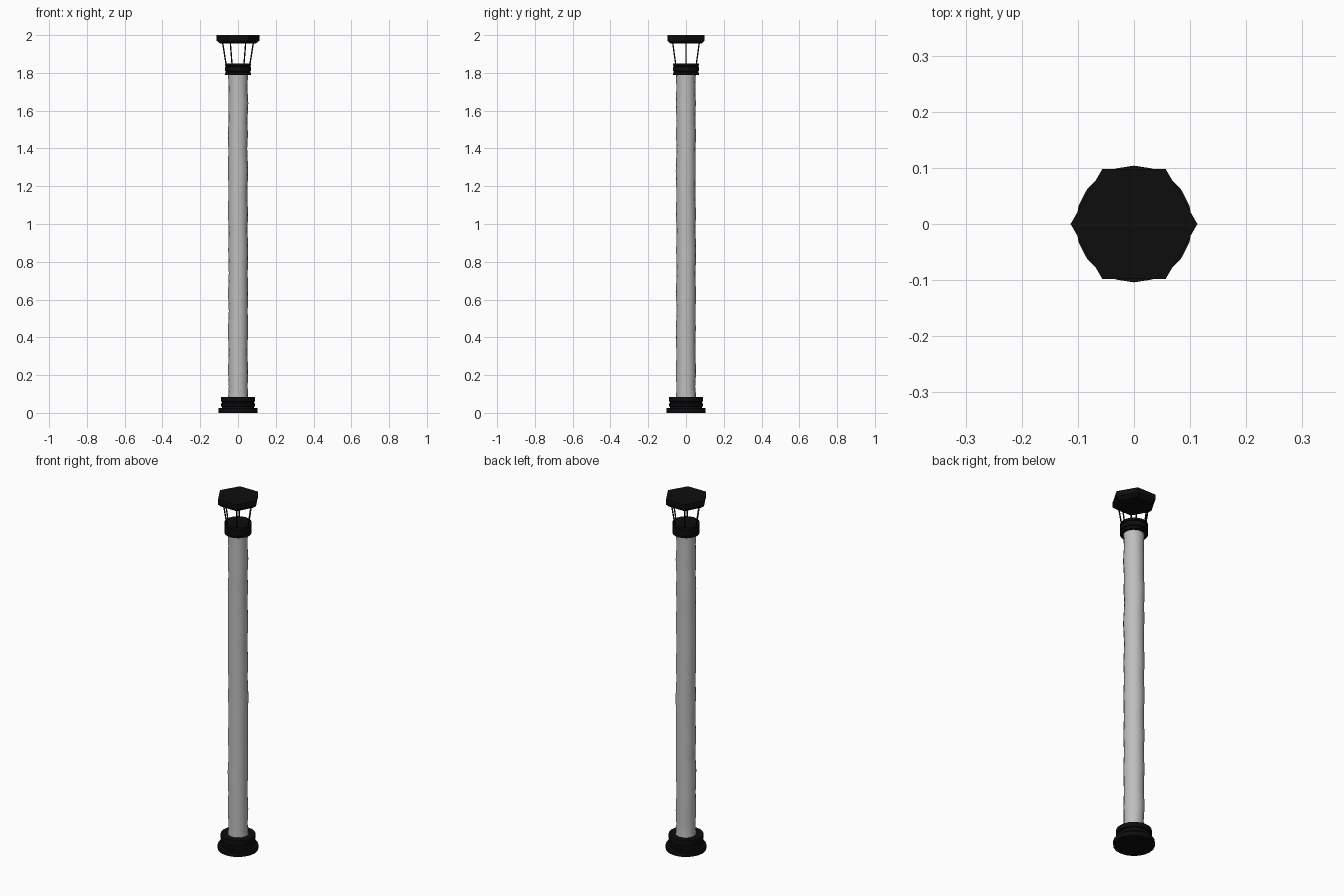
import bpy, bmesh, math, random
from mathutils import Vector

if "Cube" in bpy.data.objects:
    bpy.data.objects.remove(bpy.data.objects["Cube"])
random.seed(4)


def material(name, value):
    mat = bpy.data.materials.new(name)
    mat.use_nodes = True
    color = (value, value, value, 1)
    mat.diffuse_color = color
    mat.node_tree.nodes["Principled BSDF"].inputs["Base Color"].default_value = color
    return mat


black = material("black_metal", 0.004)
grey = material("pale_grey_post", 0.52)


def lathe(name, profile, sides, mat, jitter=0.0, smooth=True):
    """Stack rings of (radius, height) and close both ends."""
    bm = bmesh.new()
    rings = []
    for radius, z in profile:
        dx, dy = (random.uniform(-jitter, jitter) for _ in "xy")
        ring = []
        for i in range(sides):
            a = math.tau * i / sides
            ring.append(bm.verts.new((radius * math.cos(a) + dx, radius * math.sin(a) + dy, z)))
        rings.append(ring)
    for low, high in zip(rings, rings[1:]):
        for i in range(sides):
            j = (i + 1) % sides
            bm.faces.new((low[i], low[j], high[j], high[i]))
    bm.faces.new(rings[0][::-1])
    bm.faces.new(rings[-1])
    mesh = bpy.data.meshes.new(name)
    bm.to_mesh(mesh)
    bm.free()
    mesh.materials.append(mat)
    obj = bpy.data.objects.new(name, mesh)
    bpy.context.collection.objects.link(obj)
    if smooth:
        bpy.ops.object.select_all(action="DESELECT")
        obj.select_set(True)
        bpy.context.view_layer.objects.active = obj
        bpy.ops.object.shade_smooth_by_angle(angle=math.radians(35))
    return obj


# Stepped foot with grooved rings
lathe("foot", [(0.104, 0), (0.104, 0.025), (0.086, 0.025), (0.086, 0.033),
               (0.09, 0.036), (0.09, 0.05), (0.085, 0.053), (0.085, 0.057),
               (0.09, 0.06), (0.09, 0.085), (0.055, 0.085)], 20, black)

# Slightly uneven post with shallow bulges and seams
heights = [0.08, 0.14, 0.22, 0.32, 0.44, 0.54, 0.63, 0.74, 0.86, 0.97,
           1.05, 1.16, 1.28, 1.4, 1.47, 1.55, 1.64, 1.72, 1.8]
lathe("post", [(0.0515 + 0.0015 * (-1) ** i, z) for i, z in enumerate(heights)],
      16, grey, jitter=0.0015)

# Grooved collar at the head of the post
lathe("collar", [(0.05, 1.79), (0.07, 1.79), (0.07, 1.8), (0.064, 1.803),
                 (0.064, 1.807), (0.07, 1.81), (0.07, 1.83), (0.065, 1.833),
                 (0.065, 1.837), (0.07, 1.84), (0.07, 1.85)], 20, black)

# Six thin rods flaring out to the cap
for i in range(6):
    a = math.tau * i / 6
    out = Vector((math.cos(a), math.sin(a), 0))
    start = out * 0.063 + Vector((0, 0, 1.845))
    end = out * 0.082 + Vector((0, 0, 1.965))
    axis = end - start
    rod = lathe(f"cap_rod_{i + 1}", [(0.0035, 0), (0.0035, axis.length)], 8, black)
    rod.location = start
    rod.rotation_euler = axis.to_track_quat("Z", "Y").to_euler()

# Hexagonal cap with a chamfered underside
lathe("hexagonal_cap", [(0.094, 1.955), (0.113, 1.97), (0.113, 2.0)], 6, black, smooth=False)
